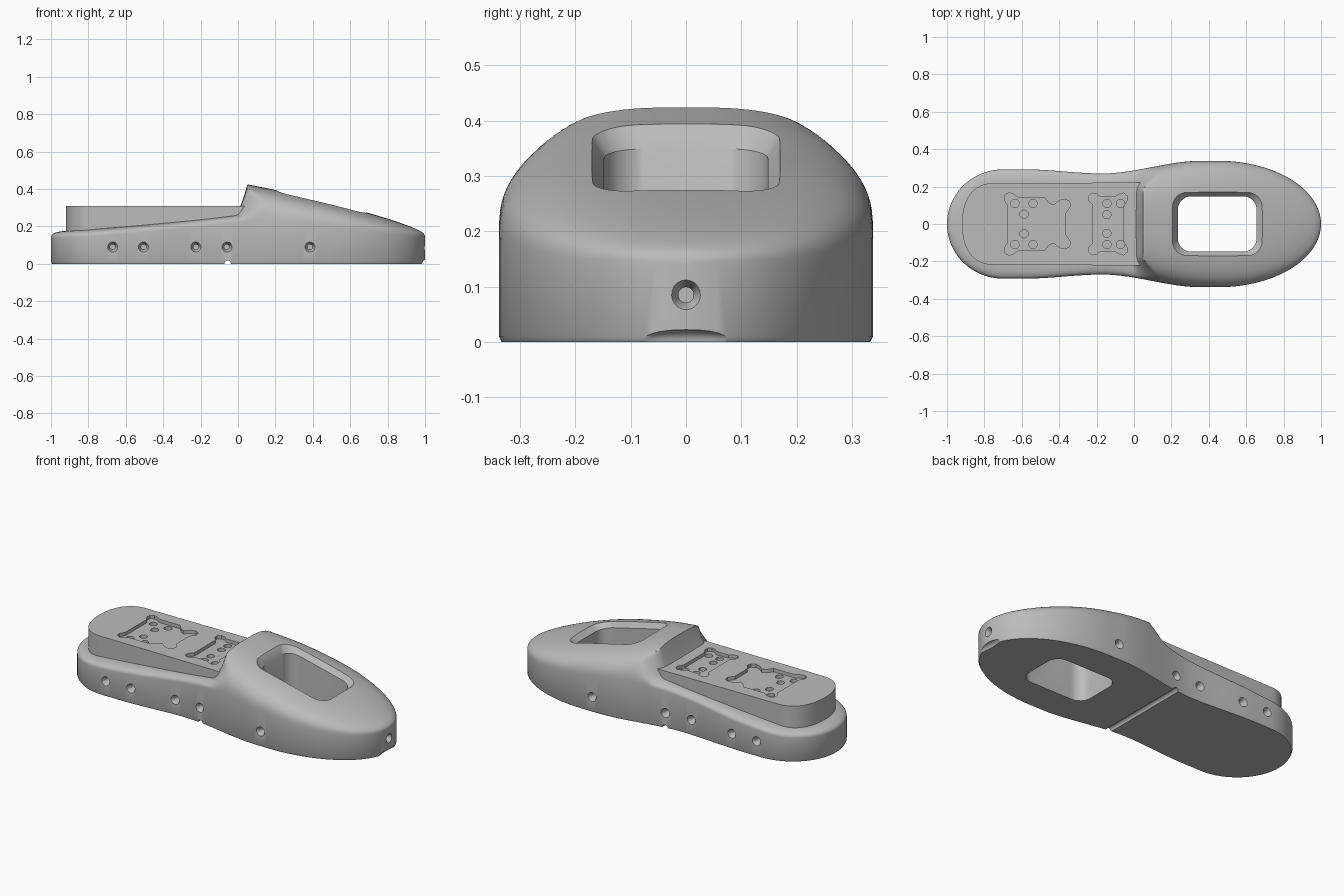
import bpy, bmesh, math
from mathutils import Vector, Matrix

cube = bpy.data.objects.get("Cube")
if cube:
    bpy.data.objects.remove(cube, do_unlink=True)

grey = bpy.data.materials.new("plain grey")
grey.use_nodes = True
grey.diffuse_color = (0.5, 0.5, 0.5, 1)
grey.node_tree.nodes["Principled BSDF"].inputs["Base Color"].default_value = (0.5, 0.5, 0.5, 1)


def ease(t):
    t = min(1, max(0, t))
    return t * t * (3 - 2 * t)


def make(name, bm):
    bmesh.ops.recalc_face_normals(bm, faces=bm.faces)
    mesh = bpy.data.meshes.new(name)
    bm.to_mesh(mesh)
    bm.free()
    mesh.materials.append(grey)
    obj = bpy.data.objects.new(name, mesh)
    bpy.context.collection.objects.link(obj)
    return obj


def loft(bm, rings):
    """Bridge equal-length closed rings and cap both ends."""
    loops = [[bm.verts.new(p) for p in ring] for ring in rings]
    n = len(loops[0])
    for a, b in zip(loops, loops[1:]):
        for i in range(n):
            j = (i + 1) % n
            bm.faces.new((a[i], a[j], b[j], b[i]))
    bm.faces.new(loops[0])
    bm.faces.new(loops[-1])


def cut(target, cutter):
    cutter.hide_render = True
    mod = target.modifiers.new("cut", 'BOOLEAN')
    mod.operation = 'DIFFERENCE'
    mod.solver = 'EXACT'
    mod.object = cutter
    bpy.context.view_layer.objects.active = target
    bpy.ops.object.modifier_apply(modifier=mod.name)
    bpy.data.objects.remove(cutter, do_unlink=True)


# Sole plan: half width, and radial position (1 at the outline)
HEEL, TOE = -0.7, 0.45


def plain_width(x):
    if x < -0.17:
        return 0.292 - 0.022 * ease((x + 0.58) / 0.41)
    return 0.27 + 0.068 * ease((x + 0.17) / 0.53)


def end_t(x):
    if x < HEEL:
        return (HEEL - x) / (1 + HEEL)
    return max(0, (x - TOE) / (1 - TOE))


def half_width(x):
    return plain_width(x) * math.sqrt(max(0, 1 - end_t(x) ** 2))


def top_height(x, u):
    t = end_t(x)
    r = min(1, math.sqrt(t * t + u * u * (1 - t * t)))
    # low rim around the heel
    rim = 0.177 + 0.085 * max(0, (x + 0.95) / 0.95) ** 1.3
    low = rim - 0.04 + 0.04 * (1 - r ** 8) ** 0.4
    # domed toe cover
    crest = 0.425 - 0.2 * (x - 0.05) if x < 0.2 else 0.395 - 0.24 * (x - 0.2)
    shoulder = 0.2 - 0.06 * ease((x - 0.2) / 0.8)
    high = shoulder + (crest - shoulder) * (1 - r ** 3) ** (1 / 3)
    # step between them, spreading towards the sides
    side = ease((abs(u) - 0.6) / 0.4)
    start, end = -0.02 + 0.02 * side, 0.05 + 0.1 * side
    s = min(1, max(0, (x - start) / (end - start)))
    s = s ** 1.7 * (1 - side) + ease(s) * side
    return low + (high - low) * s


# Main body: sections lofted from heel to toe
xs = [HEEL - (1 + HEEL) * math.cos(math.pi / 2 * i / 20) for i in range(20)]
xs += [HEEL + 0.66 * i / 22 for i in range(22)]
xs += [-0.04 + 0.22 * i / 32 for i in range(32)]
xs += [0.18 + (TOE - 0.18) * i / 10 for i in range(10)]
xs += [TOE + (1 - TOE) * math.sin(math.pi / 2 * i / 28) for i in range(29)]
us = [math.sin(math.pi * (i / 56 - 0.5)) for i in range(57)]
sections = []
for x in xs:
    w = half_width(x)
    section = [(x * 0.994, -w * 0.985, 0), (x, -w, 0.01)]
    section += [(x, w * u, top_height(x, u)) for u in us]
    section += [(x, w, 0.01), (x * 0.994, w * 0.985, 0)]
    sections.append(section)
bm = bmesh.new()
loft(bm, sections)
bmesh.ops.remove_doubles(bm, verts=bm.verts, dist=1e-5)
bmesh.ops.dissolve_degenerate(bm, edges=bm.edges, dist=1e-6)
body = make("sole_body", bm)


# Toe window: straight shaft flaring to the sloped surface
def rounded_rect(x0, x1, half, radius, z):
    ring = []
    corners = ((x1, half), (x0, half), (x0, -half), (x1, -half))
    for q, (cx, cy) in enumerate(corners):
        cx += radius if cx == x0 else -radius
        cy -= math.copysign(radius, cy)
        for k in range(9):
            a = math.pi / 2 * (q + k / 8)
            px, py = cx + radius * math.cos(a), cy + radius * math.sin(a)
            ring.append((px, py, z(px)))
    return ring


def slope(offset):
    return lambda x: 0.395 - 0.24 * (x - 0.2) + offset


bm = bmesh.new()
loft(bm, [rounded_rect(0.235, 0.655, 0.148, 0.07, lambda x: -0.1),
          rounded_rect(0.235, 0.655, 0.148, 0.07, slope(-0.038)),
          rounded_rect(0.205, 0.69, 0.175, 0.075, slope(0)),
          rounded_rect(0.2, 0.695, 0.18, 0.08, slope(0.15))])
cut(body, make("window_cutter", bm))


# Countersunk screw holes along both sides and in the toe
def screw_hole(bm, point, outward):
    turn = Vector(outward).to_track_quat('Z', 'Y').to_matrix().to_4x4()
    place = Matrix.Translation(point) @ turn
    rings = []
    for radius, depth in ((0.014, -0.08), (0.014, -0.025), (0.028, 0.002), (0.028, 0.03)):
        rings.append([place @ Vector((radius * math.cos(a), radius * math.sin(a), depth))
                      for a in (math.tau * i / 20 for i in range(20))])
    loft(bm, rings)


bm = bmesh.new()
for x in (-0.67, -0.505, -0.225, -0.06, 0.385):
    for side in (-1, 1):
        screw_hole(bm, (x, side * half_width(x), 0.09), (0, side, 0))
screw_hole(bm, (1, 0, 0.085), (1, 0, 0))
cut(body, make("screw_cutter", bm))

# Groove across the underside and a shallow notch under the toe
bm = bmesh.new()
bmesh.ops.create_cone(bm, cap_ends=True, segments=20, radius1=0.018, radius2=0.018, depth=0.9,
                      matrix=Matrix.Translation((-0.055, 0, 0)) @ Matrix.Rotation(math.pi / 2, 4, 'X'))
bmesh.ops.create_uvsphere(bm, u_segments=24, v_segments=12, radius=1,
                          matrix=Matrix.Translation((1, 0, 0)) @ Matrix.Diagonal((0.025, 0.1, 0.022, 1)))
cut(body, make("underside_cutter", bm))

# Raised foot platform
edge = []
for i in range(33):
    a = math.pi / 2 + math.pi * i / 32
    c, s = math.cos(a), math.sin(a)
    edge.append((-0.76 - 0.16 * abs(c) ** 0.9, 0.217 * math.copysign(abs(s) ** 0.9, s)))
edge += [(0.0, -0.222), (0.1, -0.222), (0.1, 0.222), (0.0, 0.222)]
bm = bmesh.new()
loft(bm, [[(x, y, z) for x, y in edge] for z in (0.12, 0.308)])
platform = make("foot_platform", bm)

# Lobed pockets sunk in the platform, given as half outlines
big_pocket = [(-0.675, 0.1), (-0.693, 0.13), (-0.69, 0.155), (-0.67, 0.167), (-0.645, 0.16), (-0.62, 0.143),
              (-0.48, 0.143), (-0.455, 0.11), (-0.43, 0.1), (-0.4, 0.125), (-0.37, 0.133),
              (-0.345, 0.12), (-0.34, 0.095), (-0.365, 0.06)]
small_pocket = [(-0.218, 0.1), (-0.24, 0.125), (-0.243, 0.15), (-0.225, 0.165), (-0.2, 0.16), (-0.18, 0.145),
                (-0.1, 0.145), (-0.08, 0.16), (-0.055, 0.165), (-0.037, 0.15), (-0.038, 0.125),
                (-0.055, 0.1)]
bm = bmesh.new()
for half in (big_pocket, small_pocket):
    outline = half + [(x, -y) for x, y in reversed(half)]
    loft(bm, [[(x, y, z) for x, y in outline] for z in (0.288, 0.35)])
cut(platform, make("pocket_cutter", bm))

# Bolt holes in the pocket floors
bm = bmesh.new()
for x, y in ((-0.637, 0.11), (-0.54, 0.11), (-0.588, 0.052), (-0.145, 0.11), (-0.072, 0.11), (-0.145, 0.05)):
    for side in (-1, 1):
        bmesh.ops.create_cone(bm, cap_ends=True, segments=20, radius1=0.022, radius2=0.022, depth=0.08,
                              matrix=Matrix.Translation((x, side * y, 0.308)))
cut(platform, make("bolt_cutter", bm))

# Smooth shading with crisp edges
for obj in (body, platform):
    bpy.ops.object.select_all(action='DESELECT')
    obj.select_set(True)
    bpy.context.view_layer.objects.active = obj
    bpy.ops.object.shade_smooth_by_angle(angle=math.radians(35))
